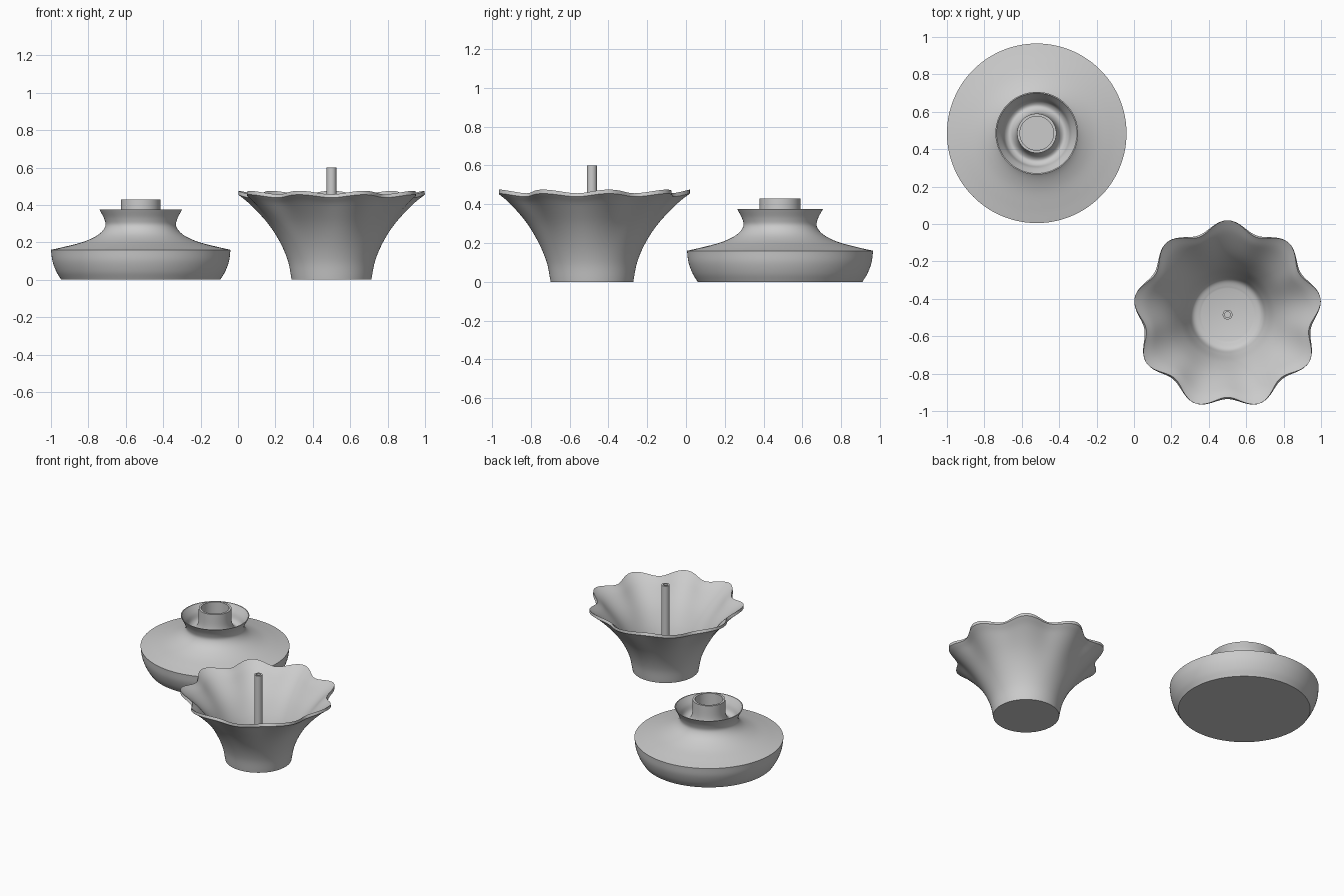
import bpy
import bmesh
from math import sin, cos, pi, radians
from mathutils import Vector

if "Cube" in bpy.data.objects:
    bpy.data.objects.remove(bpy.data.objects["Cube"])

grey = bpy.data.materials.new("plain grey")
grey.use_nodes = True
tone = (0.6, 0.6, 0.6, 1)
grey.diffuse_color = tone
grey.node_tree.nodes["Principled BSDF"].inputs["Base Color"].default_value = tone


def smooth_run(points, steps=6):
    """Spline through the points; two points stay a straight line."""
    if len(points) < 3:
        return [Vector(p) for p in points]
    p = [Vector(q) for q in points]
    p = [2 * p[0] - p[1]] + p + [2 * p[-1] - p[-2]]
    out = []
    for a, b, c, d in zip(p, p[1:], p[2:], p[3:]):
        for i in range(steps):
            t = i / steps
            out.append(0.5 * (2 * b + (c - a) * t + (2 * a - 5 * b + 4 * c - d) * t ** 2
                              + (3 * b - a - 3 * c + d) * t ** 3))
    return out + [p[-2]]


def lathe(name, runs, centre, sides=144, warp=None):
    """Turn smooth runs of (radius, height) about a vertical axis."""
    profile = []
    for run in runs:
        for p in smooth_run(run):
            if not profile or (p - profile[-1]).length > 1e-5:
                profile.append(p)
    bm = bmesh.new()
    rings = []
    for r, z in profile:
        if r < 1e-4:
            rings.append([bm.verts.new((0, 0, z))] * sides)
            continue
        ring = []
        for i in range(sides):
            a = 2 * pi * i / sides
            rr, zz = warp(r, z, a) if warp else (r, z)
            ring.append(bm.verts.new((rr * cos(a), rr * sin(a), zz)))
        rings.append(ring)
    for low, high in zip(rings, rings[1:]):
        for i in range(sides):
            j = (i + 1) % sides
            bm.faces.new(dict.fromkeys((low[i], low[j], high[j], high[i])))
    bmesh.ops.recalc_face_normals(bm, faces=bm.faces)
    mesh = bpy.data.meshes.new(name)
    bm.to_mesh(mesh)
    bm.free()
    mesh.materials.append(grey)
    obj = bpy.data.objects.new(name, mesh)
    obj.location = (*centre, 0)
    bpy.context.collection.objects.link(obj)
    bpy.ops.object.select_all(action="DESELECT")
    obj.select_set(True)
    bpy.context.view_layer.objects.active = obj
    bpy.ops.object.shade_smooth_by_angle(angle=radians(35))
    return obj


def scallop(r, z, a):
    """Nine lobes that fade out down the wall."""
    fade = max(0, (z - 0.1) / 0.36) ** 3
    wave = fade * cos(9 * (a - pi / 2))
    return r + 0.03 * wave, z + 0.009 * wave


# Wide low base with a flared neck, a trough and a hollow collar
lathe("base", [
    [(0, 0), (0.425, 0)],
    [(0.425, 0), (0.452, 0.045), (0.472, 0.1), (0.48, 0.16)],
    [(0.48, 0.16), (0.40, 0.178), (0.30, 0.205), (0.225, 0.242), (0.19, 0.285),
     (0.195, 0.325), (0.221, 0.375)],
    [(0.221, 0.375), (0.215, 0.375)],
    [(0.215, 0.375), (0.187, 0.33), (0.17, 0.29), (0.145, 0.275), (0.12, 0.295),
     (0.107, 0.34), (0.105, 0.43)],
    [(0.105, 0.43), (0.09, 0.43)],
    [(0.09, 0.43), (0.09, 0.2)],
    [(0.09, 0.2), (0, 0.2)],
], (-0.52, 0.485))

# Open flaring bowl with a wavy rim
vase_centre = (0.5, -0.485)
lathe("scalloped_bowl", [
    [(0, 0), (0.213, 0)],
    [(0.213, 0), (0.233, 0.1), (0.275, 0.2), (0.338, 0.3), (0.425, 0.4), (0.478, 0.447)],
    [(0.478, 0.447), (0.473, 0.466)],
    [(0.473, 0.466), (0.41, 0.411), (0.32, 0.306), (0.255, 0.2), (0.212, 0.1),
     (0.185, 0.045), (0.14, 0.025)],
    [(0.14, 0.025), (0, 0.025)],
], vase_centre, sides=180, warp=scallop)

# Slim hollow tube standing in the bowl
lathe("centre_tube", [
    [(0.026, 0.02), (0.026, 0.6)],
    [(0.026, 0.6), (0.015, 0.6)],
    [(0.015, 0.6), (0.015, 0.05)],
    [(0.015, 0.05), (0, 0.05)],
], vase_centre, sides=32)
